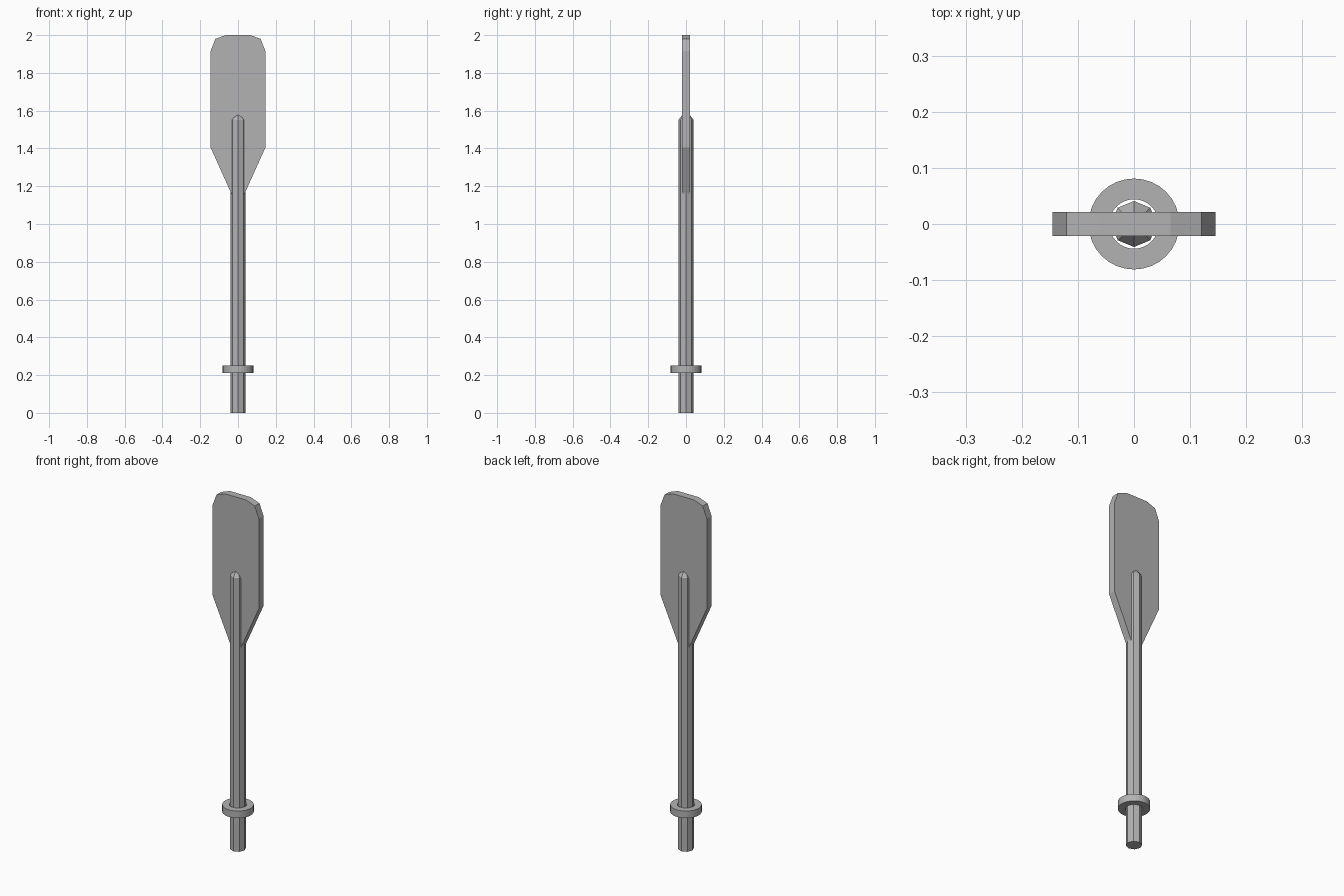
import bpy, bmesh, math

cube = bpy.data.objects.get("Cube")
if cube:
    bpy.data.objects.remove(cube, do_unlink=True)

grey = bpy.data.materials.new("plain grey")
grey.use_nodes = True
colour = (0.45, 0.45, 0.45, 1)
grey.diffuse_color = colour
grey.node_tree.nodes["Principled BSDF"].inputs["Base Color"].default_value = colour


def finish(name, bm):
    bmesh.ops.recalc_face_normals(bm, faces=bm.faces)
    mesh = bpy.data.meshes.new(name)
    bm.to_mesh(mesh)
    bm.free()
    mesh.materials.append(grey)
    obj = bpy.data.objects.new(name, mesh)
    bpy.context.collection.objects.link(obj)
    return obj


def ring(bm, radius, z, sides):
    turn = 2 * math.pi / sides
    return [bm.verts.new((radius * math.cos(i * turn), radius * math.sin(i * turn), z))
            for i in range(sides)]


def bridge(bm, a, b):
    for i in range(len(a)):
        j = (i + 1) % len(a)
        bm.faces.new((a[i], a[j], b[j], b[i]))


# Eight-sided shaft with a pointed tip
bm = bmesh.new()
base = ring(bm, 0.041, 0, 8)
shoulder = ring(bm, 0.041, 1.55, 8)
bm.faces.new(base)
bridge(bm, base, shoulder)
apex = bm.verts.new((0, 0, 1.605))
for i in range(8):
    bm.faces.new((shoulder[i], shoulder[(i + 1) % 8], apex))
finish("shaft", bm)

# Round collar with an open bore around the shaft
bm = bmesh.new()
loops = [ring(bm, r, z, 32) for r, z in
         ((0.081, 0.21), (0.081, 0.25), (0.044, 0.25), (0.044, 0.21))]
for k in range(4):
    bridge(bm, loops[k], loops[(k + 1) % 4])
finish("collar", bm)

# Flat blade, mirrored half outline given thickness
half = [(0.035, 1.16), (0.145, 1.405), (0.145, 1.915), (0.12, 1.98), (0.065, 2.0)]
outline = half + [(-x, z) for x, z in reversed(half)]
bm = bmesh.new()
front = bm.faces.new([bm.verts.new((x, -0.021, z)) for x, z in outline])
made = bmesh.ops.extrude_face_region(bm, geom=[front], use_keep_orig=True)
back = [v for v in made["geom"] if isinstance(v, bmesh.types.BMVert)]
bmesh.ops.translate(bm, verts=back, vec=(0, 0.042, 0))
finish("blade", bm)
